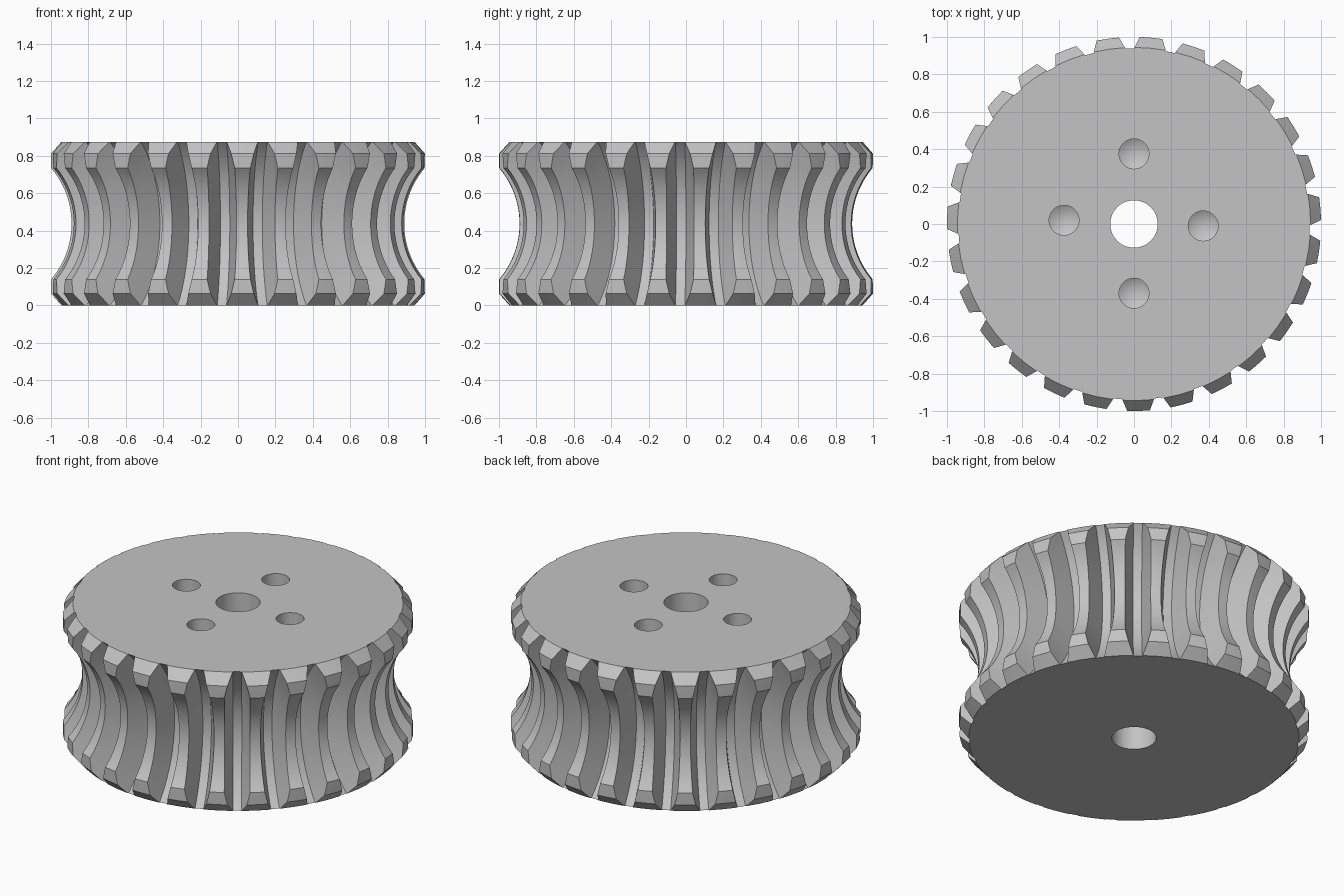
import bpy, bmesh, math
from mathutils import Matrix

if "Cube" in bpy.data.objects:
    bpy.data.objects.remove(bpy.data.objects["Cube"])

TEETH = 27
HEIGHT = 0.875
MID = HEIGHT / 2
ARC_R = 1.35                 # radius at which the throat arc is centred
TIP_ARC, ROOT_ARC = 0.46, 0.60
PITCH = 2 * math.pi / TEETH
PHASE = math.radians(-88.6)

steel = bpy.data.materials.new("plain_grey")
steel.use_nodes = True
GREY = (0.55, 0.55, 0.55, 1)
steel.diffuse_color = GREY
steel.node_tree.nodes["Principled BSDF"].inputs["Base Color"].default_value = GREY


def arc(radius, z):
    return ARC_R - math.sqrt(max(radius ** 2 - (z - MID) ** 2, 0))


def tip_radius(z):
    """Throat arc, limited by the outer cylinder and the end chamfers."""
    end = min(z, HEIGHT - z)
    chamfer = 0.944 + 0.056 * min(end / 0.063, 1)
    if end < 0.14:
        return chamfer
    return min(1.0, arc(TIP_ARC, z))


def groove_half_angle(r, z):
    """The groove narrows with depth, measured from the throat arc centre."""
    depth = math.hypot(ARC_R - r, z - MID)
    return (0.05 + 0.7 * (ROOT_ARC - depth)) / (2 * r)


def ring(z):
    """Toothed outline at one height: (radius, angle) pairs."""
    points = []
    tip, root = tip_radius(z), arc(ROOT_ARC, z)
    middle = (tip + root) / 2
    for i in range(TEETH):
        a = PHASE + i * PITCH
        for r in (root, middle, tip):
            points.append((r, a - PITCH / 2 + groove_half_angle(r, z)))
        points.append((tip, a))
        for r in (tip, middle, root):
            points.append((r, a + PITCH / 2 - groove_half_angle(r, z)))
    return points


# Toothed body, skinned through outlines at many heights
STEPS = 24
levels = [0, 0.03, 0.063, 0.1]
levels += [0.14 + (HEIGHT - 0.28) * i / STEPS for i in range(STEPS + 1)]
levels += [HEIGHT - z for z in (0.1, 0.063, 0.03, 0)]

bm = bmesh.new()
rings = [[bm.verts.new((r * math.cos(a), r * math.sin(a), z)) for r, a in ring(z)]
         for z in levels]
count = len(rings[0])
for low, high in zip(rings, rings[1:]):
    for i in range(count):
        j = (i + 1) % count
        bm.faces.new((low[i], low[j], high[j], high[i]))
bm.faces.new(list(reversed(rings[0])))
bm.faces.new(rings[-1])
mesh = bpy.data.meshes.new("gear_wheel")
bm.to_mesh(mesh)
bm.free()
mesh.materials.append(steel)
gear = bpy.data.objects.new("gear_wheel", mesh)
bpy.context.collection.objects.link(gear)


def drill(name, x, y, radius, bottom, point):
    """Cut a round hole from the top, with an optional conical end."""
    cut = bmesh.new()
    top = HEIGHT + 0.1
    bmesh.ops.create_cone(cut, cap_ends=True, segments=48, radius1=radius, radius2=radius,
                          depth=top - bottom,
                          matrix=Matrix.Translation((x, y, (top + bottom) / 2)))
    if point:
        base = [f for f in cut.faces if f.normal.z < -0.9]
        poked = bmesh.ops.poke(cut, faces=base)
        for v in poked["verts"]:
            v.co.z -= point
    data = bpy.data.meshes.new(name)
    cut.to_mesh(data)
    cut.free()
    data.materials.append(steel)
    cutter = bpy.data.objects.new(name, data)
    cutter.hide_render = True
    bpy.context.collection.objects.link(cutter)
    mod = gear.modifiers.new(name, "BOOLEAN")
    mod.operation = "DIFFERENCE"
    mod.solver = "EXACT"
    mod.object = cutter
    bpy.context.view_layer.objects.active = gear
    bpy.ops.object.modifier_apply(modifier=mod.name)
    bpy.data.objects.remove(cutter)


# Through bore and four blind bolt holes
drill("bore_cutter", 0, 0, 0.127, -0.1, 0)
for x, y in ((0, 0.375), (0, -0.37), (0.37, -0.01), (-0.374, 0.02)):
    drill("bolt_hole_cutter", x, y, 0.08, 0.5, 0.045)

# Smooth the curved throat, keep the crisp edges
bpy.ops.object.select_all(action="DESELECT")
gear.select_set(True)
bpy.context.view_layer.objects.active = gear
bpy.ops.object.shade_smooth_by_angle(angle=math.radians(25))
